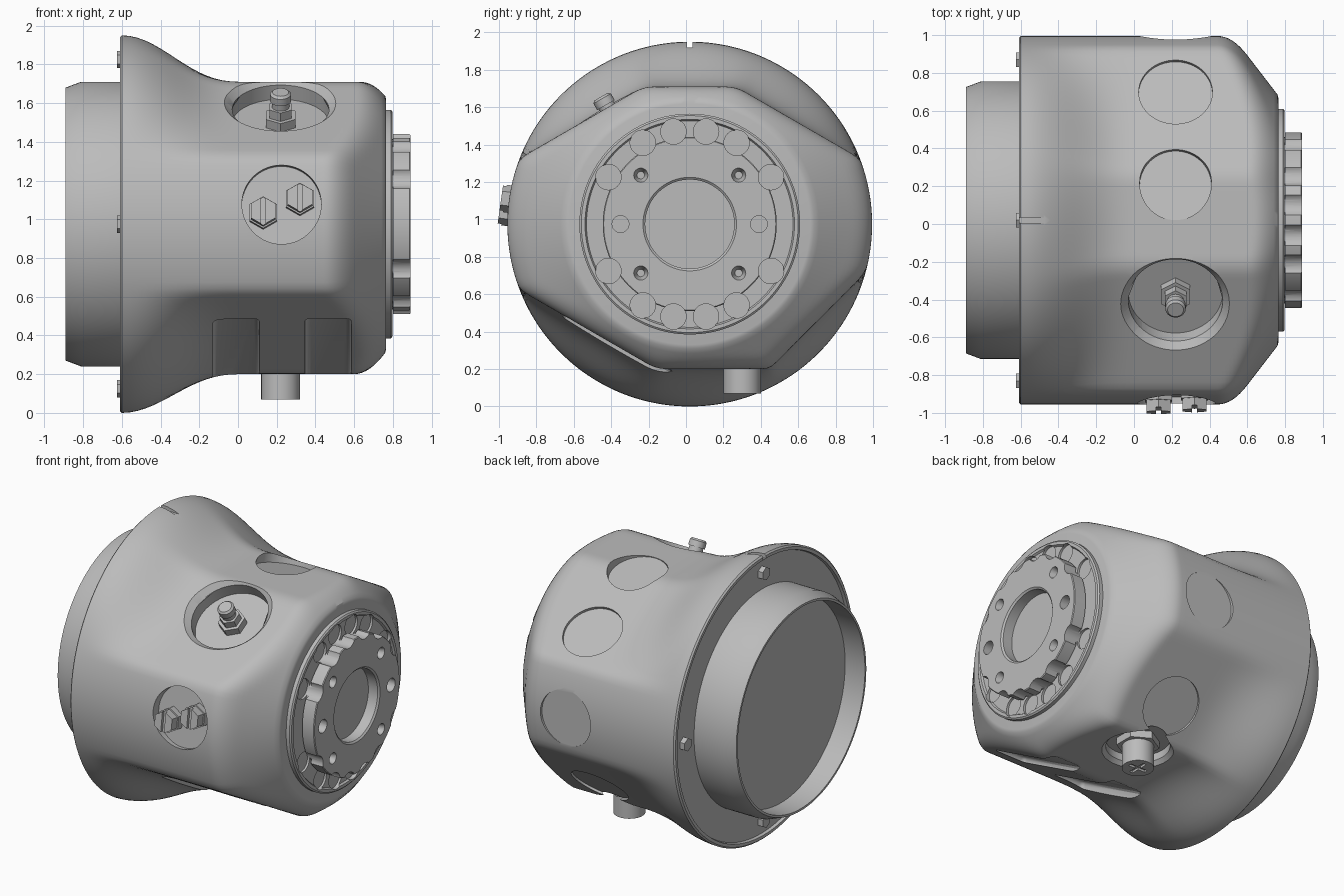
import bpy, bmesh, math
from mathutils import Vector

cube = bpy.data.objects.get("Cube")
if cube:
    bpy.data.objects.remove(cube, do_unlink=True)

CY, CZ = 0.02, 0.975          # main axis runs along x through this point
FLANGE_R = 0.975
SEG = 180

grey = bpy.data.materials.new("cast_grey")
grey.use_nodes = True
grey.diffuse_color = (0.5, 0.5, 0.5, 1)
bsdf = next(n for n in grey.node_tree.nodes if n.type == 'BSDF_PRINCIPLED')
bsdf.inputs["Base Color"].default_value = (0.5, 0.5, 0.5, 1)
bsdf.inputs["Roughness"].default_value = 0.6


def activate(ob):
    bpy.ops.object.select_all(action='DESELECT')
    ob.select_set(True)
    bpy.context.view_layer.objects.active = ob


def smooth(ob):
    activate(ob)
    bpy.ops.object.shade_smooth_by_angle(angle=math.radians(30))


def loft(name, rings):
    """Solid around the main axis; each ring is (x, function of angle giving radius)."""
    bm = bmesh.new()
    loops = []
    for x, rad in rings:
        loop = []
        for i in range(SEG):
            a = 2 * math.pi * i / SEG
            r = rad(a)
            loop.append(bm.verts.new((x, CY + r * math.cos(a), CZ + r * math.sin(a))))
        loops.append(loop)
    for lo, hi in zip(loops, loops[1:]):
        for i in range(SEG):
            j = (i + 1) % SEG
            bm.faces.new((lo[i], lo[j], hi[j], hi[i]))
    bm.faces.new(loops[0])
    bm.faces.new(loops[-1])
    bmesh.ops.recalc_face_normals(bm, faces=bm.faces)
    mesh = bpy.data.meshes.new(name)
    bm.to_mesh(mesh)
    bm.free()
    ob = bpy.data.objects.new(name, mesh)
    bpy.context.collection.objects.link(ob)
    mesh.materials.append(grey)
    return ob


def lathe(name, profile):
    return loft(name, [(x, lambda a, r=r: r) for x, r in profile])


def rod(name, base, normal, r, h, sides=48, r2=None):
    """Cylinder, prism or cone standing on base and pointing along normal."""
    n = Vector(normal).normalized()
    bpy.ops.mesh.primitive_cone_add(vertices=sides, radius1=r, radius2=r if r2 is None else r2,
                                    depth=h, location=Vector(base) + n * h / 2,
                                    rotation=n.to_track_quat('Z', 'Y').to_euler())
    ob = bpy.context.object
    ob.name = name
    ob.data.materials.append(grey)
    return ob


def box(name, center, normal, size):
    n = Vector(normal).normalized()
    bpy.ops.mesh.primitive_cube_add(size=1, location=center, rotation=n.to_track_quat('Z', 'Y').to_euler())
    ob = bpy.context.object
    ob.name = name
    ob.scale = size
    bpy.ops.object.transform_apply(location=False, rotation=False, scale=True)
    ob.data.materials.append(grey)
    return ob


def bevel(ob, width, segments=3):
    activate(ob)
    m = ob.modifiers.new("bevel", 'BEVEL')
    m.width, m.segments = width, segments
    bpy.ops.object.modifier_apply(modifier=m.name)


def cut(ob, cutters):
    for c in cutters:
        c.hide_render = True
        activate(ob)
        m = ob.modifiers.new("cut", 'BOOLEAN')
        m.operation, m.solver, m.object = 'DIFFERENCE', 'EXACT', c
        bpy.ops.object.modifier_apply(modifier=m.name)
        bpy.data.objects.remove(c, do_unlink=True)


def radial(deg, d, side=0.0):
    """Normal at an angle around the axis, and the point at distance d, slid sideways."""
    a = math.radians(deg)
    n = Vector((0, math.cos(a), math.sin(a)))
    return n, Vector((0.22, CY, CZ)) + n * d + Vector((0, -n.z, n.y)) * side


# Housing: round flange blending into a faceted section with a conical nose
FLATS = [(90, 0.735), (60, 0.76), (120, 0.76), (240, 0.76), (270, 0.775), (315, 0.85)]


def smin(a, b, k):
    h = max(k - abs(a - b), 0) / k
    return min(a, b) - h * h * k / 4


def section(a):
    r = FLANGE_R
    for deg, d in FLATS:
        c = math.cos(a - math.radians(deg))
        if c > 0.3:
            r = smin(r, d / c, 0.03)
    return r


def housing_radius(x):
    t = min(max((x + 0.6) / 0.62, 0), 1)
    blend = (0.5 + 0.5 * math.cos(math.pi * t)) ** 1.25
    cone = 0.665 + 1.3 * (0.76 - x)
    return lambda a: smin(section(a) * (1 - blend) + FLANGE_R * blend, cone, 0.1)


rings = [(-0.59, lambda a: 0.94), (-0.61, lambda a: 0.945), (-0.61, lambda a: 0.965)]
rings += [(-0.6 + 0.04 * i, housing_radius(-0.6 + 0.04 * i)) for i in range(26)]
rings += [(0.44 + 0.02 * i, housing_radius(0.44 + 0.02 * i)) for i in range(17)]
nose = housing_radius(0.76)
rings.append((0.765, lambda a: nose(a) - 0.02))
housing = loft("housing", rings)

# Machined spot faces and pockets
cutters = []
front_n, _ = radial(172, 0.9)
front_p = Vector((0.225, -0.888, 1.07))
cutters.append(rod("cut_front", front_p, front_n, 0.205, 0.3, 64))
SPOTS = [(75, 0.705, 0, 0.19), (60, 0.742, -0.345, 0.195), (0, 0.957, 0, 0.19), (315, 0.835, 0, 0.195)]
for deg, d, side, r in SPOTS:
    n, p = radial(deg, d, side)
    cutters.append(rod("cut_spot", p, n, r, 0.3, 64))
top_n, top_p = radial(120, 0.64, 0.07)
low_n, low_p = radial(270, 0.7, 0.28)
for n, p, r, rise in ((top_n, top_p, 0.25, 0.085), (low_n, low_p, 0.2, 0.05)):
    cutters.append(rod("cut_pocket", p, n, r, 0.3, 64))
    cutters.append(rod("cut_pocket_lip", p + n * rise, n, r, 0.15, 64, r + 0.15))

# Two shallow slots on the lower front slope
slot_n, slot_p = radial(240, 0.725, 0.02)
for x in (-0.01, 0.465):
    slot = box("cut_slot", Vector((x, slot_p.y, slot_p.z)) + slot_n * 0.1, slot_n, (1, 1, 0.2))
    slot.scale = (0.24, 0.72, 1)
    bpy.ops.object.transform_apply(location=False, rotation=False, scale=True)
    bevel(slot, 0.03)
    cutters.append(slot)

# Alignment notch on the flange rim
cutters.append(box("cut_notch", (-0.56, 0.02, 1.95), (0, 0, 1), (0.2, 0.03, 0.06)))
cut(housing, cutters)
smooth(housing)

# Open rear collar with a recessed floor
collar = lathe("rear_collar", [(-0.58, 0.735), (-0.81, 0.735), (-0.89, 0.705),
                               (-0.89, 0.69), (-0.74, 0.69), (-0.74, 0.02)])
smooth(collar)

# Flange bolts
for k in range(4):
    n, p = radial(90 * k, 0.85)
    rod("flange_bolt", (-0.585, p.y, p.z), (-1, 0, 0), 0.045, 0.04, 6)

# Nose ring and hub with scalloped rim
AX = Vector((1, 0, 0))
ring = lathe("nose_ring", [(0.72, 0.3), (0.72, 0.59), (0.79, 0.59), (0.798, 0.58),
                           (0.798, 0.56), (0.785, 0.552), (0.785, 0.3)])
hub = lathe("hub", [(0.74, 0.3), (0.74, 0.44), (0.8, 0.44), (0.8, 0.465), (0.885, 0.465), (0.89, 0.46),
                    (0.89, 0.25), (0.88, 0.238), (0.81, 0.238), (0.81, 0.02)])
scallops = [s + a for s in (0, 180) for a in (30, 60, 80, 100, 120, 150)]


def scallop_cutters():
    out = []
    for deg in scallops:
        n, p = radial(deg, 0.502)
        out.append(rod("cut_scallop", (0.77, p.y, p.z), AX, 0.068, 0.2, 32))
    return out


cut(ring, scallop_cutters())
holes = []
for deg in (0, 45, 135, 180, 225, 315):
    n, p = radial(deg, 0.37)
    holes.append(rod("cut_hole", (0.83, p.y, p.z), AX, 0.02 if deg % 90 else 0.045, 0.1, 24,
                     0.05 if deg % 90 else 0.045))
cut(hub, scallop_cutters() + holes)
smooth(ring)
smooth(hub)

# Two slotted hex plugs in the front spot face
for x, z in ((0.13, 1.03), (0.32, 1.1)):
    base = Vector((x, -0.888 + (z - 1.07) * 0.14, z))
    rod("plug_flange", base, front_n, 0.083, 0.045, 6)
    plug = rod("plug_head", base + front_n * 0.045, front_n, 0.074, 0.06, 6)
    cut(plug, [box("cut_plug", base + front_n * 0.105, front_n, (0.025, 0.2, 0.04))])

# Stepped valve in the upper pocket
for name, at, r, r2, h, sides in (("valve_base", 0, 0.088, 0.088, 0.05, 6), ("valve_body", 0.05, 0.066, 0.066, 0.05, 6),
                                  ("valve_neck", 0.1, 0.045, 0.045, 0.04, 32), ("valve_cap", 0.135, 0.054, 0.054, 0.04, 32),
                                  ("valve_tip", 0.175, 0.054, 0.042, 0.012, 32)):
    smooth(rod(name, top_p + top_n * at, top_n, r, h, sides, r2))

# Drain plug under the housing with a cross slot
rod("drain_nut", low_p, low_n, 0.135, 0.05, 6)
drain = rod("drain_plug", low_p, low_n, 0.1, 0.205)
end = low_p + low_n * 0.205
cut(drain, [box("cut_cross", end, low_n, s) for s in ((0.13, 0.025, 0.03), (0.025, 0.13, 0.03))])
smooth(drain)
